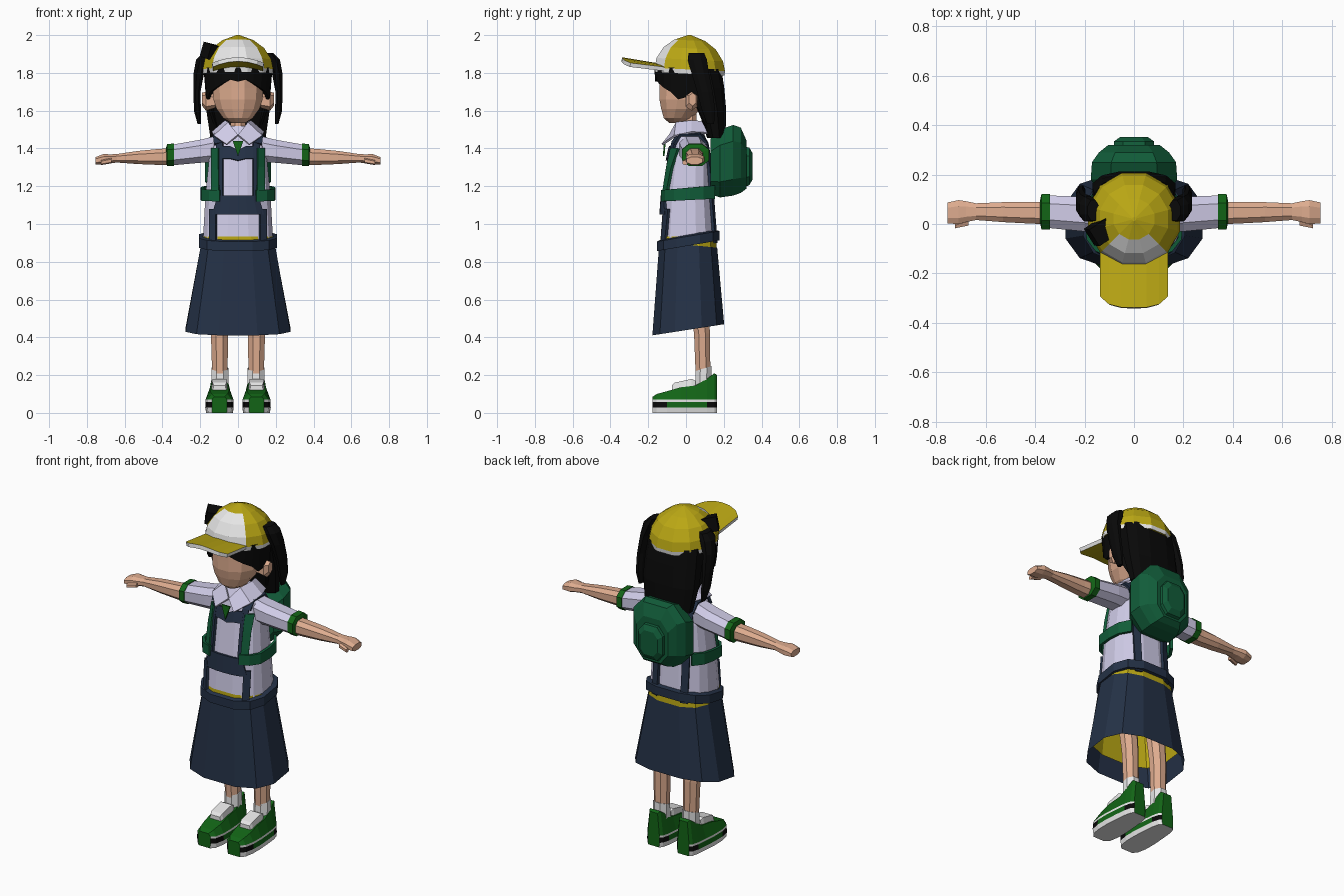
import bpy, math
from mathutils import Vector

if "Cube" in bpy.data.objects:
    bpy.data.objects.remove(bpy.data.objects["Cube"])

def lin(c):
    c /= 255
    return c / 12.92 if c < 0.04 else ((c + 0.055) / 1.055) ** 2.4

def make(name, *rgb):
    m = bpy.data.materials.new(name)
    m.diffuse_color = (*[lin(c) for c in rgb], 1)
    m.use_nodes = True
    m.node_tree.nodes["Principled BSDF"].inputs["Base Color"].default_value = m.diffuse_color
    return m

SKIN = make("skin", 222, 172, 143)
HAIR = make("black", 9, 9, 9)
SHIRT = make("pale lilac", 208, 204, 232)
NAVY = make("navy", 36, 49, 70)
PACK = make("pack green", 17, 92, 57)
TRIM = make("leaf green", 18, 100, 22)
YELLOW = make("mustard yellow", 186, 167, 20)
WHITE = make("white", 236, 236, 236)

def build(name, verts, faces, mats, mirror=False, thick=0, idx=None):
    me = bpy.data.meshes.new(name)
    me.from_pydata([tuple(v) for v in verts], [], faces)
    for m in mats:
        me.materials.append(m)
    if idx:
        me.polygons.foreach_set("material_index", idx)
    ob = bpy.data.objects.new(name, me)
    bpy.context.collection.objects.link(ob)
    if thick:
        s = ob.modifiers.new("thickness", 'SOLIDIFY')
        s.thickness, s.offset = thick, 0
        s.material_offset_rim = len(mats) - 1
    if mirror:
        ob.modifiers.new("mirror", 'MIRROR')
    return ob

def loft(name, rings, *mats, mirror=False, caps=True, rule=None):
    """Skin a list of equal rings; rule(ring, segment) picks the material."""
    n = len(rings[0])
    faces, idx = [], []
    for r in range(len(rings) - 1):
        for s in range(n):
            t = (s + 1) % n
            faces.append((r*n + s, r*n + t, r*n + n + t, r*n + n + s))
            idx.append(rule(r, s) if rule else 0)
    if caps:
        last = (len(rings) - 1) * n
        faces += [tuple(reversed(range(n))), tuple(range(last, last + n))]
        idx += [0, 0]
    ob = build(name, [v for r in rings for v in r], faces, mats, mirror, 0, idx)
    bm_fix(ob)
    return ob

def bm_fix(ob):
    import bmesh
    bm = bmesh.new()
    bm.from_mesh(ob.data)
    bmesh.ops.recalc_face_normals(bm, faces=bm.faces)
    bm.to_mesh(ob.data)
    bm.free()

def sp(v, p):
    return math.copysign(abs(v) ** p, v)

def oval(n, p=1.0):
    return [(sp(math.cos(a), p), sp(math.sin(a), p))
            for a in (2 * math.pi * (i + 0.5) / n for i in range(n))]

def zring(z, rx, ry, cx=0, cy=0, n=12, p=1.0, tilt=0):
    return [Vector((cx + u*rx, cy + v*ry, z + tilt*v*ry)) for u, v in oval(n, p)]

def xring(x, cy, cz, ry, rz, n=8):
    return [Vector((x, cy + u*ry, cz + v*rz)) for u, v in oval(n, 0.8)]

def yring(y, hw, z0, z1, n=8):
    return [Vector((u*hw, y, (z0+z1)/2 + v*(z1-z0)/2)) for u, v in oval(n, 0.7)]

def strip(name, pairs, *mats, thick=0.016, mirror=False):
    verts = [p for pair in pairs for p in pair]
    faces = [(2*i, 2*i+1, 2*i+3, 2*i+2) for i in range(len(pairs) - 1)]
    return build(name, verts, faces, mats, mirror, thick)

def box(name, c, h, mat, mirror=False):
    return loft(name, [[Vector((c[0]+a*h[0], c[1]+b*h[1], c[2]+k*h[2])) for a, b in
                ((-1, -1), (1, -1), (1, 1), (-1, 1))] for k in (-1, 1)], mat, mirror=mirror)

# Shirt body: z, half width, half depth, centre y
TORSO = [(0.88, .19, .15, .01), (1.15, .175, .13, .01), (1.35, .155, .112, .02),
         (1.45, .135, .088, .02), (1.52, .06, .055, .025)]
P = 0.75
loft("shirt_body", [zring(z, a, b, 0, c, 16, P) for z, a, b, c in TORSO], SHIRT)

def on_body(x, z, side=-1, off=0.006):
    for lo, hi in zip(TORSO, TORSO[1:]):
        if z <= hi[0]:
            break
    t = (z - lo[0]) / (hi[0] - lo[0])
    rx, ry, cy = (lo[i] + t * (hi[i] - lo[i]) for i in (1, 2, 3))
    k = max(0, 1 - (abs(x) / rx) ** (2 / P)) ** (P / 2)
    return Vector((x, cy + side * (ry * k + off), z))

def upright(name, x0, x1, zs, mat, side=-1, off=0.006):
    strip(name, [(on_body(x0, z, side, off), on_body(x1, z, side, off)) for z in zs],
          mat, mirror=True)

# Pinafore bib and straps
strip("bib_bar", [(on_body(x, 1.05), on_body(x*.78, 1.15)) for x in
                  (-.135, -.1, -.05, 0, .05, .1, .135)], NAVY)
strip("chest_bar", [(on_body(x, 1.345 - .01*(abs(x) < .03)), on_body(x, 1.41 - .02*(abs(x) < .03)))
                    for x in (-.09, -.04, 0, .04, .09)], NAVY)
upright("bib_side", .115, .15, (.9, 1.0, 1.08), NAVY)
upright("bib_strap", .08, .112, (1.12, 1.25, 1.35, 1.44), NAVY)
upright("back_strap", .075, .115, (.9, 1.1, 1.3, 1.43), NAVY, 1)
strip("shoulder_strap", [((.08, -.07, 1.43), (.125, -.06, 1.42)), ((.08, -.03, 1.50), (.13, -.03, 1.47)),
      ((.08, .07, 1.50), (.13, .07, 1.47)), ((.08, .11, 1.43), (.125, .11, 1.42))], NAVY, mirror=True)

# Backpack straps, side bands, bag and pocket
upright("pack_strap", .1, .138, (1.13, 1.2, 1.3, 1.4), PACK, -1, .014)
band = [(.095, -.125), (.15, -.105), (.185, -.06), (.19, .02), (.18, .09), (.14, .15)]
strip("pack_band", [((x, y, 1.12 + .05*(y+.12)), (x, y, 1.18 + .09*(y+.12))) for x, y in band],
      PACK, mirror=True)
loft("backpack", [yring(*r) for r in ((.13, .15, 1.15, 1.46), (.18, .185, 1.13, 1.51),
     (.25, .18, 1.14, 1.535), (.29, .15, 1.155, 1.52), (.32, .11, 1.18, 1.45))], PACK)
loft("pack_pocket", [yring(*r) for r in ((.29, .09, 1.18, 1.42), (.335, .085, 1.2, 1.41),
     (.352, .06, 1.23, 1.38))], PACK)

# Collar, tie and neck
strip("collar", [((0, -.085, 1.47), (.06, -.125, 1.42)), ((.05, -.05, 1.535), (.125, -.06, 1.465)),
      ((.065, .03, 1.545), (.135, .03, 1.485)), ((.05, .09, 1.54), (.1, .12, 1.48)),
      ((0, .1, 1.54), (0, .13, 1.48))], SHIRT, mirror=True, thick=.012)
build("tie", [(-.028, -.112, 1.44), (.028, -.112, 1.44), (0, -.118, 1.36)], [(0, 1, 2)], [TRIM], thick=.009)
loft("neck", [zring(1.42, .048, .045, 0, .01, 8), zring(1.6, .04, .04, 0, .02, 8)], SKIN)

# Sleeves, cuffs, arms, hands
loft("sleeve", [xring(*r) for r in ((.1, .03, 1.4, .07, .075), (.2, .04, 1.385, .075, .065),
     (.35, .05, 1.365, .07, .058))], SHIRT, mirror=True)
loft("cuff", [xring(*r) for r in ((.345, .05, 1.365, .06, .05), (.34, .05, 1.367, .076, .063),
     (.375, .05, 1.365, .076, .062), (.38, .05, 1.365, .05, .045))], TRIM, mirror=True)
loft("arm", [xring(*r) for r in ((.33, .045, 1.358, .05, .048), (.42, .045, 1.355, .046, .045),
     (.53, .048, 1.352, .043, .037), (.64, .05, 1.348, .036, .024), (.68, .05, 1.345, .045, .025),
     (.71, .048, 1.343, .052, .03), (.755, .045, 1.335, .045, .02))], SKIN, mirror=True)
loft("thumb", [xring(.67, .01, 1.335, .018, .014, 6), xring(.725, -.005, 1.325, .014, .013, 6)],
     SKIN, mirror=True)

# Skirt, underskirt and waistband
def skirt_ring(z, rx, ry, tilt):
    return zring(z, rx, ry, 0, .012, 12, .75, tilt)
loft("skirt", [skirt_ring(.44, .285, .195, .155), skirt_ring(.89, .2, .157, -.1)], NAVY, caps=False)
loft("underskirt", [skirt_ring(.54, .25, .175, .12), skirt_ring(.935, .192, .151, 0)], YELLOW, caps=False)
loft("waistband", [skirt_ring(z, .212 - d, .17 - d, .17) for z, d in
     ((.885, .03), (.885, 0), (.935, 0), (.945, .03))], NAVY, caps=False)

# Legs, socks and shoes
loft("leg", [zring(.2, .044, .042, .096, .09, 8), zring(.42, .049, .046, .098, .085, 8),
     zring(.8, .06, .06, .098, .04, 8)], SKIN, mirror=True)
loft("sock", [zring(.08, .05, .048, .096, .09, 8), zring(.235, .048, .045, .096, .093, 8, 1, .3)],
     WHITE, mirror=True)
SHOE = [(-.178, .04, .085), (-.155, .062, .1), (-.1, .073, .115), (-.03, .074, .135),
        (.05, .068, .145), (.11, .062, .18), (.15, .052, .21), (.165, .038, .2)]

def shoe_ring(y, w, top):
    lev = [(0, .95), (.028, 1.02), (.058, 1), (.07, 1), (top, .68)]
    return [Vector((.098 + s*w*k, y, z)) for s, row in ((-1, lev), (1, lev[::-1])) for z, k in row]

def shoe_paint(r, s):
    level = s if s < 5 else 8 - s
    if level in (0, 2) or s == 9:
        return 1
    return 2 if level == 1 and r in (0, 1, 5, 6) else 0
shoe = loft("shoe", [shoe_ring(*r) for r in SHOE], TRIM, WHITE, HAIR, mirror=True, rule=shoe_paint)
loft("shoe_tongue", [[Vector((.098 + s*w, y, z)) for s, z in
     ((-1, z0), (1, z0), (.8, z1), (-.8, z1))] for y, w, z0, z1 in
     ((-.075, .038, .11, .145), (-.06, .045, .11, .16), (.03, .045, .12, .18), (.05, .04, .12, .17))],
     WHITE, mirror=True)

# Head and ears
loft("head", [zring(z, rx, ry, 0, cy, 12) for z, rx, ry, cy in
     ((1.535, .04, .04, -.05), (1.56, .08, .075, -.045), (1.61, .118, .11, -.025),
      (1.66, .135, .135, -.01), (1.72, .138, .145, 0), (1.82, .135, .145, 0))], SKIN)
loft("ear", [xring(.12, .02, 1.65, .025, .035, 6), xring(.17, .03, 1.65, .035, .05, 6),
     xring(.19, .035, 1.66, .02, .035, 6)], SKIN, mirror=True)

# Fringe and side locks, back hair, bunches, hair ribbon
fringe = []
for deg, low in ((0, 1.755), (15, 1.765), (28, 1.745), (45, 1.72), (60, 1.70), (75, 1.66),
                 (88, 1.67), (100, 1.69), (115, 1.6), (135, 1.5)):
    s, c = math.sin(math.radians(deg)), math.cos(math.radians(deg))
    fringe.append(((.175*s, -.165*c + .005, 1.83), (.162*s, -.155*c, low)))
strip("fringe", fringe, HAIR, mirror=True)
loft("back_hair", [zring(z, rx, ry, 0, cy, 12, .8) for z, rx, ry, cy in
     ((1.455, .15, .05, .16), (1.6, .172, .075, .14), (1.72, .172, .09, .115), (1.82, .165, .1, .09))], HAIR)
loft("bunch", [zring(z, rx, ry, cx, cy, 8) for z, cx, cy, rx, ry in
     ((1.905, .165, .055, .025, .045), (1.87, .185, .06, .04, .055), (1.8, .207, .075, .03, .05),
      (1.7, .217, .1, .02, .045), (1.6, .215, .12, .02, .038), (1.53, .205, .13, .01, .02))],
     HAIR, mirror=True)
ribbon = box("hair_ribbon", (0, 0, 0), (.045, .04, .04), HAIR)
ribbon.location, ribbon.rotation_euler = (-.135, -.03, 1.91), (.2, .2, .6)

# Cap: white rim and front panel, yellow crown
def cap_paint(r, s):
    return 1 if r == 0 or (r < 4 and s in (7, 8, 9)) else 0
cap_rings = []
for z, rad in ((1.795, .19), (1.818, .193), (1.87, .182), (1.93, .143), (1.972, .085), (2.0, .008)):
    cap_rings.append([Vector((rad*math.cos(a), .02 + rad*math.sin(a), z - .05*rad*math.sin(a)))
                      for a in (math.radians(30*i + 15) for i in range(12))])
loft("cap", cap_rings, YELLOW, WHITE, rule=cap_paint)

# Cap brim with white edge
brim = []
for x in (-.135, -.1, -.05, 0, .05, .1, .135):
    q = (x / .135) ** 2
    brim.append(((x, -.15 + .04*q, 1.84 - .02*q), (x, -.34 + .045*q*q, 1.872 - .03*q)))
strip("cap_brim", brim, YELLOW, WHITE, thick=.022)
